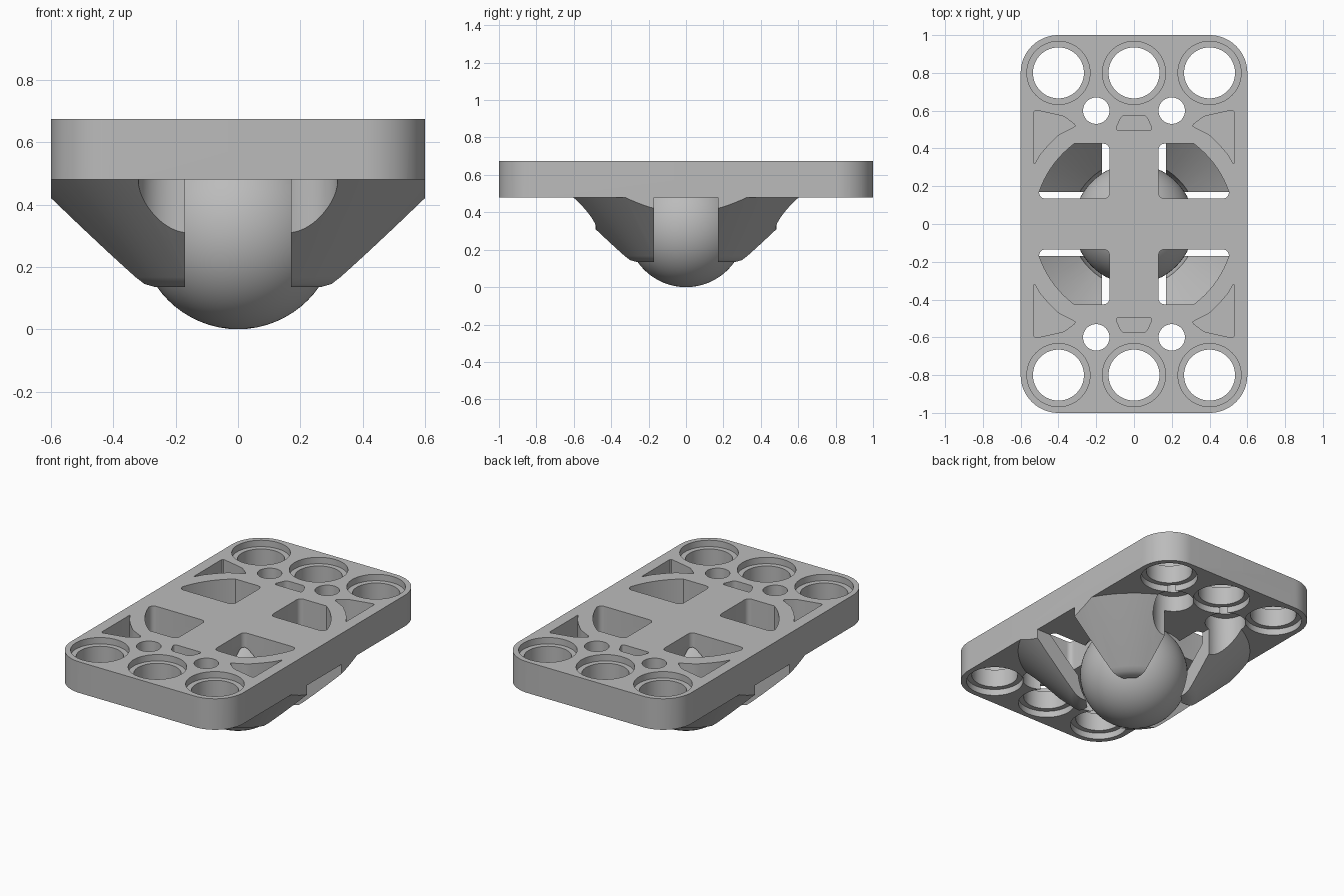
import bpy, bmesh, math
from mathutils import Matrix, Vector

cube = bpy.data.objects.get("Cube")
if cube:
    bpy.data.objects.remove(cube, do_unlink=True)

grey = bpy.data.materials.new("light grey plastic")
grey.use_nodes = True
grey.diffuse_color = (0.5, 0.5, 0.5, 1)
grey.node_tree.nodes["Principled BSDF"].inputs["Base Color"].default_value = (0.5, 0.5, 0.5, 1)

TOP, BOTTOM = 0.675, 0.48      # plate faces
BALL, CAVITY = 0.317, 0.335    # radii
SLOT = 0.17                    # half width of the gaps between claws


def make(name, bm):
    bmesh.ops.recalc_face_normals(bm, faces=bm.faces)
    mesh = bpy.data.meshes.new(name)
    bm.to_mesh(mesh)
    bm.free()
    mesh.materials.append(grey)
    obj = bpy.data.objects.new(name, mesh)
    bpy.context.collection.objects.link(obj)
    return obj


def lathe(name, profile, x=0, y=0, steps=64):
    """Turn an (r, z) profile that starts and ends on the axis."""
    bm = bmesh.new()
    verts = [bm.verts.new((r, 0, z)) for r, z in profile]
    edges = [bm.edges.new(pair) for pair in zip(verts, verts[1:])]
    bmesh.ops.spin(bm, geom=verts + edges, cent=(0, 0, 0), axis=(0, 0, 1),
                   angle=math.tau, steps=steps, use_merge=True)
    bmesh.ops.remove_doubles(bm, verts=bm.verts, dist=1e-5)
    bmesh.ops.translate(bm, verts=bm.verts, vec=(x, y, 0))
    return make(name, bm)


def prism(name, points, z0, z1, radius=0, segments=5, sx=1, sy=1):
    """Upright prism with rounded corners."""
    bm = bmesh.new()
    face = bm.faces.new([bm.verts.new((x * sx, y * sy, z0)) for x, y in points])
    if radius:
        bmesh.ops.bevel(bm, geom=bm.verts[:], offset=radius, segments=segments,
                        profile=0.5, affect='VERTICES', clamp_overlap=True)
    bm.faces.ensure_lookup_table()
    new = bmesh.ops.extrude_face_region(bm, geom=[bm.faces[0]])["geom"]
    moved = [v for v in new if isinstance(v, bmesh.types.BMVert)]
    bmesh.ops.translate(bm, verts=moved, vec=(0, 0, z1 - z0))
    return make(name, bm)


def rect(x0, y0, x1, y1):
    return [(x0, y0), (x1, y0), (x1, y1), (x0, y1)]


def ball(name, radius):
    bm = bmesh.new()
    bmesh.ops.create_uvsphere(bm, u_segments=64, v_segments=32, radius=radius,
                              matrix=Matrix.Translation(Vector((0, 0, BALL))))
    return make(name, bm)


def combine(obj, tool, operation='DIFFERENCE'):
    mod = obj.modifiers.new("cut", 'BOOLEAN')
    mod.operation, mod.solver, mod.object = operation, 'EXACT', tool
    bpy.context.view_layer.objects.active = obj
    bpy.ops.object.modifier_apply(modifier=mod.name)
    bpy.data.objects.remove(tool, do_unlink=True)


# Plate and conical claw holder in one solid
holder = prism("ball_holder_plate", rect(-0.6, -1, 0.6, 1), 0, TOP, 0.2, 16)
combine(holder, lathe("outer_form", [
    (0, 0.135), (0.315, 0.135), (0.345, 0.145), (0.37, 0.167),
    (0.683, BOTTOM), (1.5, BOTTOM), (1.5, 1), (0, 1)], steps=96), 'INTERSECT')

# Cross-shaped gap that splits the cone into four claws
combine(holder, prism("gap", rect(-SLOT, -2, SLOT, 2), -0.1, BOTTOM))
combine(holder, prism("gap", rect(-2, -SLOT, 2, SLOT), -0.1, BOTTOM))

# Ball socket
combine(holder, ball("socket", CAVITY))

for sy in (1, -1):
    # Counterbored pin holes
    for x in (-0.4, 0, 0.4):
        combine(holder, lathe("pin_hole", [
            (0, 0.4), (0.167, 0.4), (0.167, BOTTOM + 0.04), (0.135, BOTTOM + 0.04),
            (0.135, TOP - 0.04), (0.167, TOP - 0.04), (0.167, 0.8), (0, 0.8)],
            x, 0.8 * sy))
    # Small blind pocket on the centre line
    combine(holder, prism("centre_pocket", [
        (-0.1, 0.495), (0.1, 0.495), (0.065, 0.575), (-0.065, 0.575)],
        0.535, 0.8, 0.02, sy=sy))
    for sx in (1, -1):
        # Window through the plate that runs down the inside of the claw
        window = prism("window", rect(0.13, 0.135, 0.502, 0.425), 0.1, 0.8, 0.03, sx=sx, sy=sy)
        combine(window, lathe("inner_cone", [
            (0, 0.2), (0.25, 0.2), (0.53, BOTTOM), (0.53, 0.9), (0, 0.9)],
            steps=96), 'INTERSECT')
        combine(holder, window)
        # Screw hole with head clearance from below
        combine(holder, lathe("screw_hole", [
            (0, 0), (0.12, 0), (0.12, 0.58), (0.07, 0.58), (0.07, 0.8), (0, 0.8)],
            0.2 * sx, 0.6 * sy, 48))
        # Blind corner pocket
        combine(holder, prism("corner_pocket", [
            (0.53, 0.31), (0.53, 0.605), (0.37, 0.57), (0.305, 0.52),
            (0.4, 0.472), (0.455, 0.418), (0.5, 0.365)],
            0.535, 0.8, 0.015, 3, sx, sy))

# Rolling ball
roller = ball("rolling_ball", BALL)

for obj in (holder, roller):
    bpy.ops.object.select_all(action='DESELECT')
    obj.select_set(True)
    bpy.context.view_layer.objects.active = obj
    bpy.ops.object.shade_smooth_by_angle(angle=math.radians(30))
